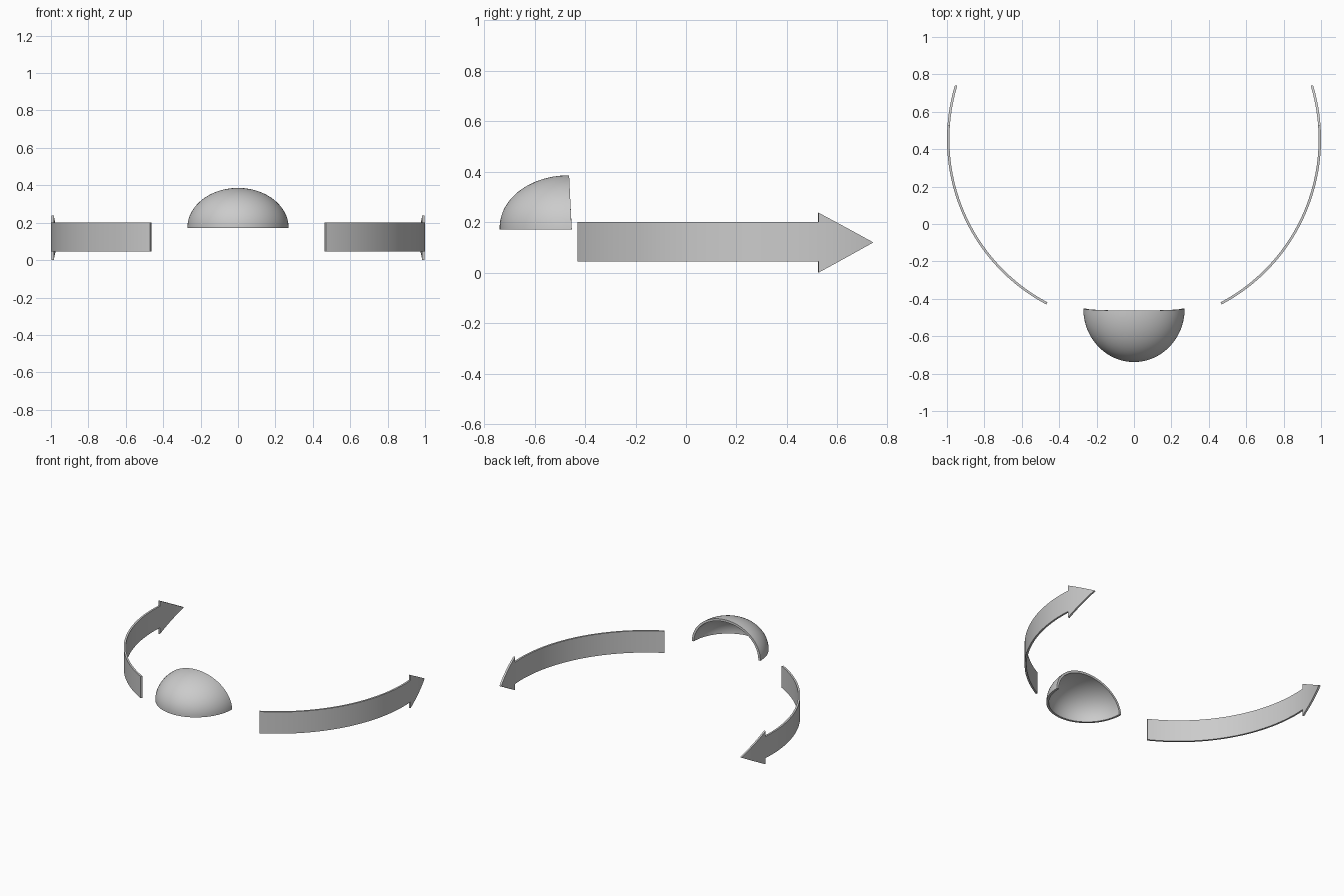
import bpy, bmesh, math

if "Cube" in bpy.data.objects:
    bpy.data.objects.remove(bpy.data.objects["Cube"])

grey = bpy.data.materials.new("light grey")
grey.diffuse_color = (0.6, 0.6, 0.6, 1)
grey.use_nodes = True
grey.node_tree.nodes["Principled BSDF"].inputs["Base Color"].default_value = grey.diffuse_color


def finish(name, bm, thickness, offset):
    """Turn a surface into a smooth object with a thin solid wall."""
    me = bpy.data.meshes.new(name)
    bm.to_mesh(me)
    bm.free()
    ob = bpy.data.objects.new(name, me)
    bpy.context.collection.objects.link(ob)
    me.materials.append(grey)
    mod = ob.modifiers.new("wall", 'SOLIDIFY')
    mod.thickness = thickness
    mod.offset = offset
    bpy.ops.object.select_all(action='DESELECT')
    bpy.context.view_layer.objects.active = ob
    ob.select_set(True)
    bpy.ops.object.modifier_apply(modifier=mod.name)
    bpy.ops.object.shade_smooth_by_angle(angle=math.radians(35))
    return ob


# Curved arrows, wrapped around one upright cylinder
R, CY = 0.9935, 0.453
START, NECK, TIP = (math.radians(a) for a in (-62, 4.1, 16.8))
HEAD_Z = (0.0, 0.045, 0.2, 0.238)
TIP_Z = 0.12


def arrow(name, side):
    bm = bmesh.new()

    def column(angle, heights):
        x, y = side * R * math.cos(angle), CY + R * math.sin(angle)
        return [bm.verts.new((x, y, z)) for z in heights]

    def skin(a, b):
        for i in range(len(a) - 1):
            f = bm.faces.new((a[i], b[i], b[i + 1], a[i + 1]))
            if side < 0:
                f.normal_flip()

    # Shaft
    n = 40
    shaft = [column(START + (NECK - START) * i / n, HEAD_Z[1:3]) for i in range(n)]
    # Head, narrowing to the tip
    m = 8
    head = []
    for i in range(m):
        t = i / m
        head.append(column(NECK + (TIP - NECK) * t,
                           [z + (TIP_Z - z) * t for z in HEAD_Z]))
    shaft.append(head[0][1:3])
    for a, b in list(zip(shaft, shaft[1:])) + list(zip(head, head[1:])):
        skin(a, b)
    tip = column(TIP, (TIP_Z,))[0]
    for i in range(3):
        f = bm.faces.new((head[-1][i], tip, head[-1][i + 1]))
        if side < 0:
            f.normal_flip()
    return finish(name, bm, 0.013, 0)


arrow("right_arrow", 1)
arrow("left_arrow", -1)

# Hollow quarter dome, open at the back and underneath
bm = bmesh.new()
RX, RY, RZ = 0.271, 0.285, 0.214
BACK_Y, BASE_Z, LEAN = -0.453, 0.172, 0.01
LAT, LON = 20, 40
rings = []
for i in range(LAT):
    lat = math.pi / 2 * i / LAT
    c, s = math.cos(lat), math.sin(lat)
    ring = []
    for j in range(LON + 1):
        lon = math.pi + math.pi * j / LON
        ring.append(bm.verts.new((RX * c * math.cos(lon),
                                  BACK_Y - LEAN * s + RY * c * math.sin(lon),
                                  BASE_Z + RZ * s)))
    rings.append(ring)
pole = bm.verts.new((0, BACK_Y - LEAN, BASE_Z + RZ))
for a, b in zip(rings, rings[1:]):
    for j in range(LON):
        bm.faces.new((a[j], a[j + 1], b[j + 1], b[j]))
for j in range(LON):
    bm.faces.new((rings[-1][j], rings[-1][j + 1], pole))
finish("quarter_dome", bm, 0.016, -1)
